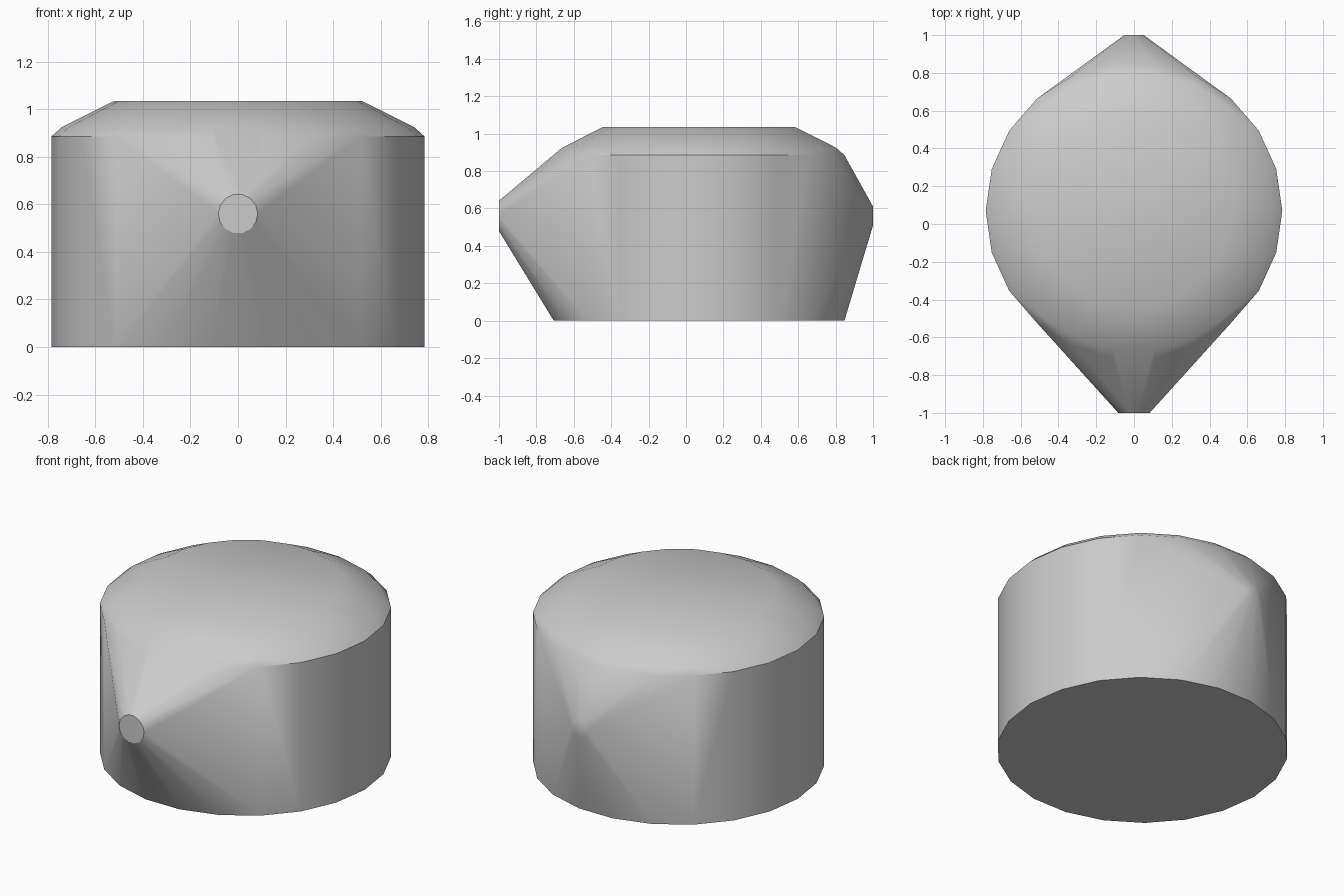
import bpy, bmesh, math
from mathutils import Vector

cube = bpy.data.objects.get("Cube")
if cube:
    bpy.data.objects.remove(cube, do_unlink=True)

BODY_Y = 0.07      # centre of the round body
bm = bmesh.new()


def ring(radius, sides, centre, upright=False):
    """Add a ring of points, lying flat or standing upright facing y."""
    for i in range(sides):
        a = math.tau * i / sides
        u, v = radius * math.cos(a), radius * math.sin(a)
        bm.verts.new(Vector(centre) + Vector((u, 0, v) if upright else (u, v, 0)))


# Round body: straight wall, then a two-step chamfer up to the flat top
for radius, z in ((0.785, 0), (0.785, 0.885), (0.74, 0.925), (0.52, 1.035)):
    ring(radius, 22, (0, BODY_Y, z))

# Front and back nose discs that the shell is stretched over
ring(0.083, 14, (0, -1, 0.56), upright=True)
ring(0.051, 14, (0, 1, 0.56), upright=True)

# Wrap one tight shell around all the rings
hull = bmesh.ops.convex_hull(bm, input=bm.verts)
loose = {g for g in hull["geom_interior"] + hull["geom_unused"]
         if isinstance(g, bmesh.types.BMVert)}
bmesh.ops.delete(bm, geom=list(loose), context='VERTS')
bmesh.ops.dissolve_limit(bm, angle_limit=math.radians(0.5),
                         verts=bm.verts, edges=bm.edges)
bmesh.ops.recalc_face_normals(bm, faces=bm.faces)

mesh = bpy.data.meshes.new("body_shell")
bm.to_mesh(mesh)
bm.free()
shell = bpy.data.objects.new("body_shell", mesh)
bpy.context.collection.objects.link(shell)

# Plain grey surface
grey = bpy.data.materials.new("plain_grey")
grey.use_nodes = True
colour = (0.6, 0.6, 0.6, 1)
grey.diffuse_color = colour
grey.node_tree.nodes["Principled BSDF"].inputs["Base Color"].default_value = colour
mesh.materials.append(grey)

# Smooth shell with a crisp rim, base and front disc
bpy.context.view_layer.objects.active = shell
shell.select_set(True)
bpy.ops.object.shade_smooth_by_angle(angle=math.radians(45))
for edge in mesh.edges:
    if all(mesh.vertices[v].co.y < -0.99 for v in edge.vertices):
        edge.use_edge_sharp = True
